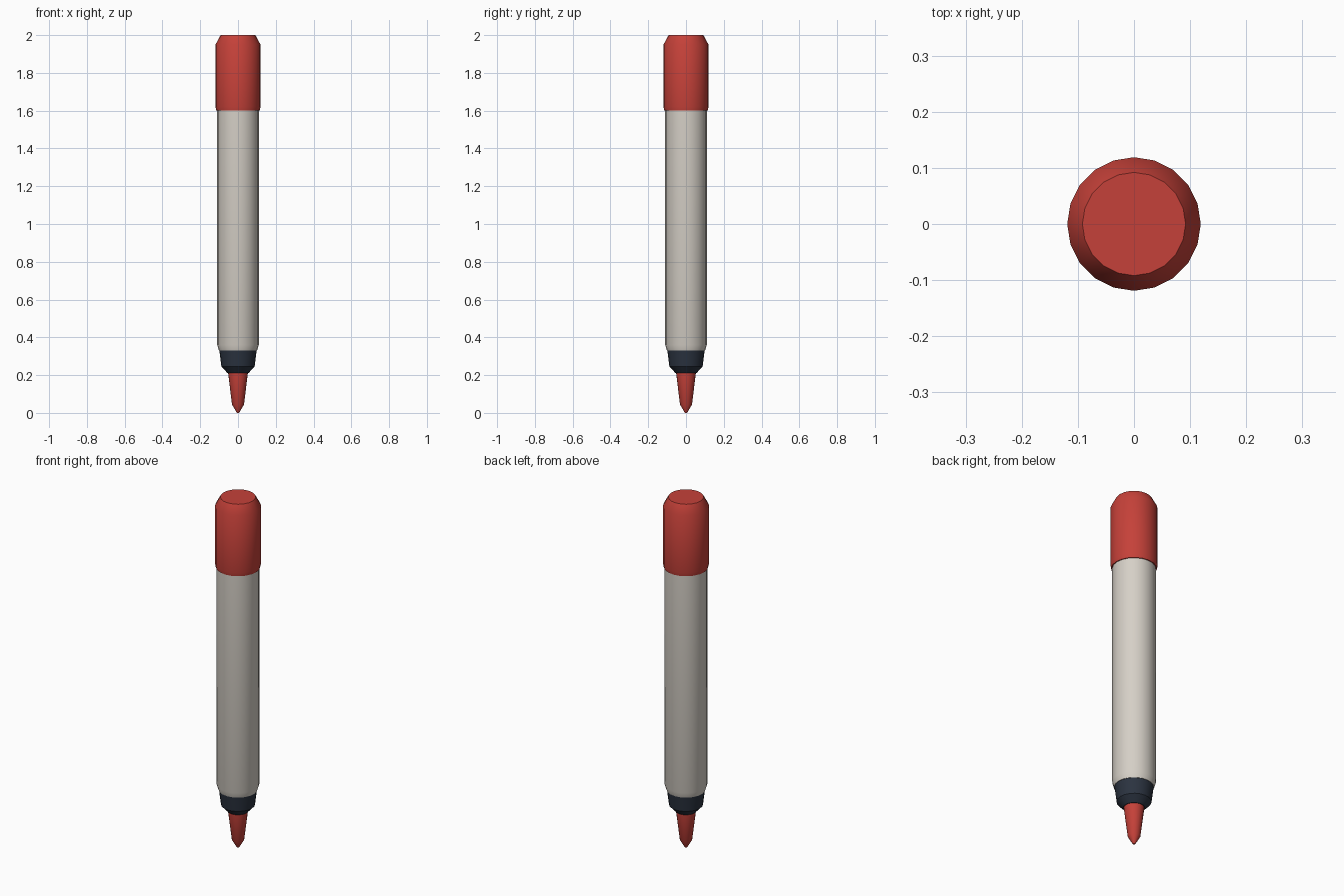
import bpy, bmesh, math

if "Cube" in bpy.data.objects:
    bpy.data.objects.remove(bpy.data.objects["Cube"])

SIDES = 20


def material(name, rgb):
    m = bpy.data.materials.new(name)
    m.diffuse_color = (*rgb, 1)
    m.use_nodes = True
    m.node_tree.nodes["Principled BSDF"].inputs["Base Color"].default_value = m.diffuse_color
    return m


def lathe(name, profile, mat):
    """Closed solid of revolution from (radius, z) pairs, bottom to top."""
    bm = bmesh.new()
    rings = []
    for r, z in profile:
        rings.append([bm.verts.new((r * math.cos(2 * math.pi * i / SIDES),
                                    r * math.sin(2 * math.pi * i / SIDES), z))
                      for i in range(SIDES)])
    for a, b in zip(rings, rings[1:]):
        for i in range(SIDES):
            j = (i + 1) % SIDES
            bm.faces.new((a[i], a[j], b[j], b[i]))
    bm.faces.new(rings[0][::-1])
    bm.faces.new(rings[-1])
    me = bpy.data.meshes.new(name)
    bm.to_mesh(me)
    bm.free()
    me.materials.append(mat)
    ob = bpy.data.objects.new(name, me)
    bpy.context.collection.objects.link(ob)
    bpy.ops.object.select_all(action='DESELECT')
    ob.select_set(True)
    bpy.context.view_layer.objects.active = ob
    bpy.ops.object.shade_smooth_by_angle(angle=math.radians(36))
    return ob


red = material("ink_red", (0.56, 0.053, 0.041))
grey = material("barrel_warm_grey", (0.67, 0.63, 0.57))
navy = material("collar_navy", (0.024, 0.033, 0.051))

# Writing tip
lathe("tip", [(0.006, 0), (0.032, 0.045), (0.052, 0.21), (0.052, 0.23)], red)
# Dark collar holding the tip
lathe("collar", [(0.055, 0.21), (0.088, 0.245), (0.099, 0.335)], navy)
# Barrel
lathe("barrel", [(0.101, 0.33), (0.11, 0.36), (0.11, 1.62)], grey)
# End cap with a chamfered top
lathe("end_cap", [(0.115, 1.6), (0.119, 1.62), (0.119, 1.95), (0.092, 2.0)], red)
